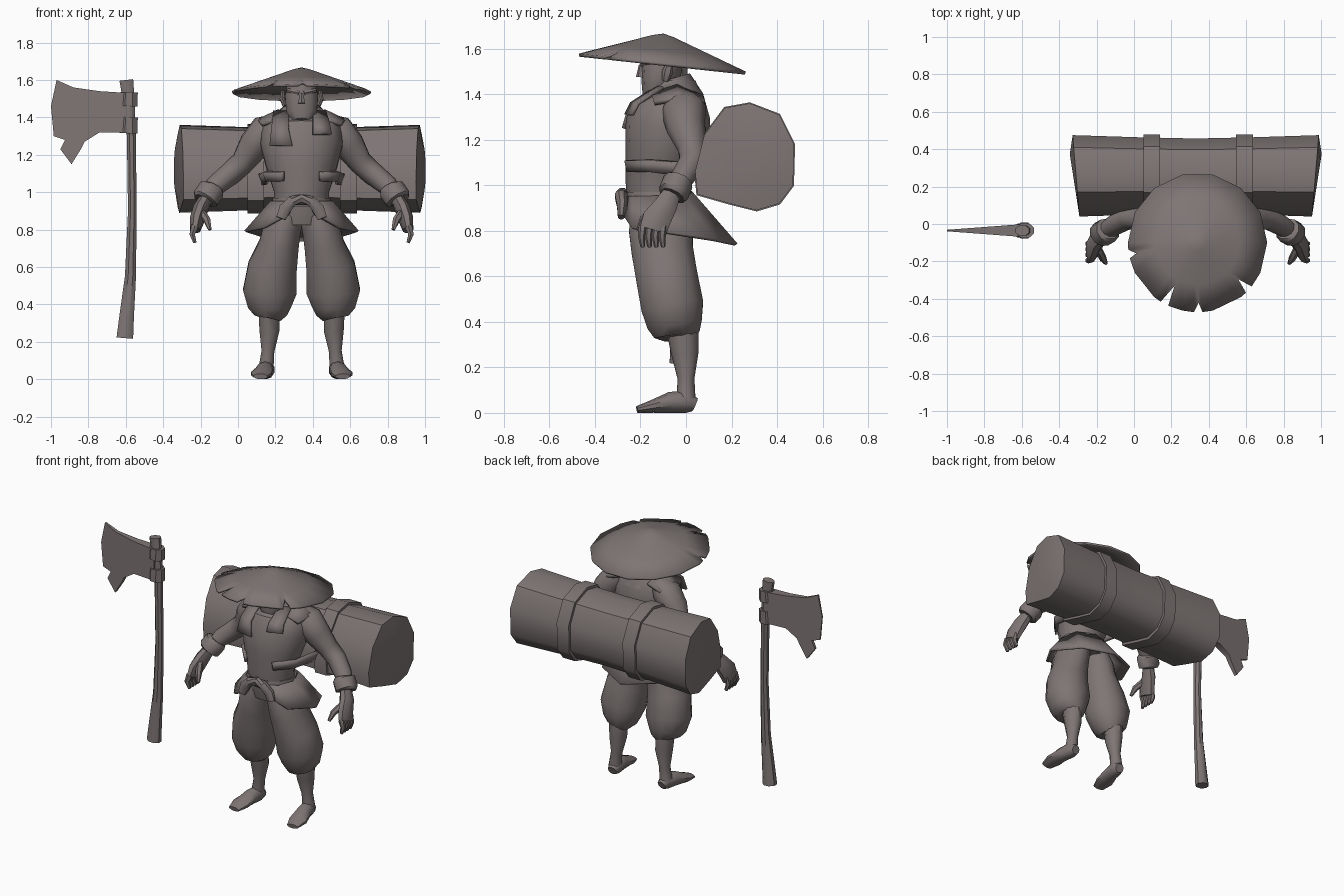
import bpy, bmesh, math
from mathutils import Vector

cube = bpy.data.objects.get("Cube")
if cube:
    bpy.data.objects.remove(cube)

CX = 0.34      # centre line of the figure
parts = []

clay = bpy.data.materials.new("warm grey")
clay.use_nodes = True
tone = (0.21, 0.18, 0.178, 1)
clay.diffuse_color = tone
clay.node_tree.nodes["Principled BSDF"].inputs["Base Color"].default_value = tone


def finish(name, bm, x=0.0, mirror=False, thick=0.0):
    """Turn a bmesh into a named object, optionally mirrored or thickened."""
    bmesh.ops.recalc_face_normals(bm, faces=bm.faces)
    mesh = bpy.data.meshes.new(name)
    bm.to_mesh(mesh)
    bm.free()
    mesh.materials.append(clay)
    obj = bpy.data.objects.new(name, mesh)
    obj.location.x = x
    bpy.context.collection.objects.link(obj)
    if mirror:
        obj.modifiers.new("Mirror", 'MIRROR')
    if thick:
        mod = obj.modifiers.new("Solidify", 'SOLIDIFY')
        mod.thickness = thick
        mod.offset = 0
    parts.append(obj)
    return obj


def bridge(bm, a, b, closed=True):
    """Quads between two vertex rows."""
    n = len(a)
    for i in range(n if closed else n - 1):
        j = (i + 1) % n
        bm.faces.new((a[i], a[j], b[j], b[i]))


def loft(name, rings, n=10, x=CX, mirror=False):
    """Elliptical rings (x, y, z, width radius, depth radius) square to their path."""
    bm = bmesh.new()
    centres = [Vector(r[:3]) for r in rings]
    rows = []
    for k, (c, r) in enumerate(zip(centres, rings)):
        t = (centres[min(k + 1, len(rings) - 1)] - centres[max(k - 1, 0)]).normalized()
        side = Vector((1, 0, 0))
        u = (side - t * side.dot(t)).normalized()
        v = t.cross(u)
        rows.append([bm.verts.new(c + u * r[3] * math.cos(a) + v * r[4] * math.sin(a))
                     for a in (math.tau * (i + 0.5) / n for i in range(n))])
    for a, b in zip(rows, rows[1:]):
        bridge(bm, a, b)
    bm.faces.new(rows[0])
    bm.faces.new(rows[-1])
    return finish(name, bm, x, mirror)


def sheet(name, rows, thick, mirror=False):
    """Thin cloth from rows of points."""
    bm = bmesh.new()
    made = [[bm.verts.new(p) for p in row] for row in rows]
    for a, b in zip(made, made[1:]):
        bridge(bm, a, b, False)
    return finish(name, bm, CX, mirror, thick)


# Torso, neck and head
loft("torso", [(0, -.11, .84, .15, .13), (0, -.12, .92, .155, .14), (0, -.13, 1.0, .15, .135),
               (0, -.11, 1.12, .19, .16), (0, -.08, 1.25, .225, .19), (0, -.055, 1.34, .215, .165),
               (0, -.04, 1.4, .17, .115), (0, -.06, 1.47, .08, .08)], 14)
loft("head", [(0, -.165, 1.38, .045, .03), (0, -.14, 1.42, .085, .06), (0, -.11, 1.5, .092, .09),
              (0, -.1, 1.59, .08, .09)], 10)
loft("nose", [(0, -.2, 1.475, .022, .02), (0, -.195, 1.53, .01, .012)], 6)
loft("brow", [(.012, -.19, 1.53, .012, .012), (.075, -.165, 1.545, .012, .012)], 6, mirror=True)
loft("ear", [(.09, -.09, 1.46, .012, .016), (.105, -.08, 1.5, .014, .025), (.1, -.07, 1.54, .01, .012)],
     6, mirror=True)
loft("collar", [(0, -.05, 1.36, .165, .145), (0, -.045, 1.42, .125, .11), (0, -.045, 1.46, .1, .09)], 12)

# Scarf ends hanging over the chest
sheet("right_scarf_end", [[(-.07, -.13, 1.43), (-.07, -.25, 1.34), (-.05, -.275, 1.25)],
                          [(-.15, -.1, 1.43), (-.16, -.22, 1.34), (-.17, -.25, 1.25)]], .015)
sheet("left_scarf_end", [[(.06, -.13, 1.43), (.06, -.24, 1.36), (.06, -.265, 1.31)],
                         [(.13, -.1, 1.43), (.15, -.21, 1.36), (.16, -.235, 1.31)]], .015)

# Vest shoulder edges and carrying straps
sheet("vest_shoulder", [[(.1, -.15, 1.4), (.12, -.04, 1.435), (.1, .07, 1.39)],
                        [(.21, -.14, 1.36), (.235, -.03, 1.38), (.2, .08, 1.36)]], .02, True)
sheet("carry_strap", [[(.1, -.255, 1.06), (.185, -.15, 1.06), (.19, 0, 1.04), (.23, .12, 1.04)],
                      [(.1, -.265, 1.11), (.2, -.15, 1.11), (.21, 0, 1.1), (.24, .12, 1.1)]], .02, True)

# Arms, wrist bands and hands
loft("arm", [(.14, -.02, 1.36, .06, .08), (.19, -.01, 1.33, .09, .1), (.255, .0, 1.25, .085, .085),
             (.315, .03, 1.16, .065, .065), (.38, .03, 1.1, .062, .062), (.46, -.015, 1.035, .056, .052),
             (.52, -.06, .95, .042, .04)], 10, mirror=True)
loft("wrist_band", [(.475, -.03, 1.025, .06, .055), (.48, -.035, 1.015, .073, .068),
                    (.515, -.055, .965, .073, .068), (.52, -.06, .955, .06, .055)], 10, mirror=True)
loft("palm", [(.51, -.06, .97, .035, .04), (.54, -.09, .91, .042, .055), (.56, -.13, .85, .04, .068),
              (.57, -.145, .8, .03, .065)], 8, mirror=True)
for i, finger in enumerate(("little_finger", "ring_finger", "middle_finger", "index_finger")):
    y = -.1 - .03 * i
    loft(finger, [(.57, y, .82, .022, .018), (.585, y - .005, .775, .017, .016),
                  (.57, y, .73, .01, .01)], 6, mirror=True)
loft("thumb", [(.535, -.13, .89, .022, .025), (.505, -.185, .85, .02, .02), (.49, -.21, .8, .01, .01)],
     6, mirror=True)

# Baggy trousers, shins and feet
loft("trouser_leg", [(.07, -.11, .9, .09, .13), (.105, -.11, .8, .105, .145), (.12, -.105, .72, .11, .14),
                     (.155, -.085, .6, .135, .14), (.17, -.06, .47, .148, .142),
                     (.17, -.05, .39, .12, .125), (.165, -.04, .345, .09, .105),
                     (.17, -.04, .325, .06, .08)], 12, mirror=True)
loft("shin", [(.175, -.015, .36, .058, .07), (.172, -.005, .26, .056, .06), (.18, .0, .15, .036, .037),
              (.19, .0, .06, .042, .042)], 10, mirror=True)
loft("foot", [(.185, .04, .035, .03, .03), (.188, .005, .05, .045, .05), (.2, -.07, .046, .048, .046),
              (.215, -.15, .028, .06, .028), (.22, -.215, .015, .04, .015)], 10, mirror=True)

# Waist skirt, belt and knotted cloth
sheet("waist_skirt", [[(.04, -.265, .95), (.07, -.28, .88)], [(.12, -.23, .95), (.2, -.235, .81)],
                      [(.16, -.13, .95), (.3, -.08, .79)], [(.13, -.02, .96), (.2, .12, .76)],
                      [(0, .02, .97), (0, .22, .74)]], .015, True)
loft("belt", [(0, -.12, .92, .165, .155), (0, -.12, .97, .158, .148)], 14)
loft("belt_knot", [(0, -.28, .96, .03, .03), (.05, -.285, .955, .03, .03), (.09, -.28, .91, .035, .025),
                   (.11, -.285, .86, .028, .015)], 8, mirror=True)

# Straw hat: a tilted cone with torn slits in its rim
slits = {190: .33, 242: .26, 271: .32, 318: .29}
spokes = [(360 * i / 14, .37) for i in range(14)]
spokes = [s for s in spokes if all(abs(s[0] - a) > 5 for a in slits)]
for angle, depth in slits.items():
    spokes += [(angle - 4, .37), (angle, depth), (angle + 3, .37)]
spokes.sort()
bm = bmesh.new()
rows = []
for share in (.12, .6, 1):
    row = []
    for angle, reach in spokes:
        r = share * (reach if share == 1 else .37)
        a = math.radians(angle)
        dx, dy = r * math.cos(a), r * math.sin(a)
        row.append(bm.verts.new((dx, dy - .1, 1.665 - .36 * r - .108 * dy)))
    rows.append(row)
for a, b in zip(rows, rows[1:]):
    bridge(bm, a, b)
tip = bm.verts.new((0, -.1, 1.66))
for a, b in zip(rows[0], rows[0][1:] + rows[0][:1]):
    bm.faces.new((a, b, tip))
finish("straw_hat", bm, CX, thick=.014)

# Bed roll: one cross-section swept along x, pinched in the middle
outline = [(.05, .96), (.19, .92), (.31, .89), (.41, .92), (.47, 1.0), (.475, 1.18),
           (.41, 1.31), (.28, 1.36), (.17, 1.34), (.08, 1.22), (.04, 1.06)]


def roll_row(bm, s, scale, slant=0.0):
    return [bm.verts.new((s * (1 + slant * (y - .26)), .25 + (y - .25) * scale, 1.13 + (z - 1.13) * scale))
            for y, z in outline]


bm = bmesh.new()
rows = [roll_row(bm, s, k, .13) for s, k in ((-.655, .55), (-.64, 1), (-.3, .95), (0, .92),
                                             (.3, .95), (.64, 1), (.655, .55))]
for a, b in zip(rows, rows[1:]):
    bridge(bm, a, b)
bm.faces.new(rows[0])
bm.faces.new(rows[-1])
finish("bed_roll", bm, CX - .01)

# Bands round the bed roll
for name, s in (("right_roll_band", -.245), ("left_roll_band", .25)):
    bm = bmesh.new()
    rows = [roll_row(bm, s + d, k) for d, k in ((-.045, .94), (-.045, 1.02), (.045, 1.02), (.045, .94))]
    for a, b in zip(rows, rows[1:] + rows[:1]):
        bridge(bm, a, b)
    finish(name, bm, CX)

# Axe: handle, lashings and a blade that thins towards its edge
AY = -.035
loft("axe_handle", [(-.605, AY, .22, .048, .04), (-.595, AY, .34, .042, .035), (-.575, AY, .55, .032, .03),
                    (-.565, AY, .9, .025, .027), (-.57, AY, 1.3, .026, .03), (-.585, AY, 1.5, .034, .03),
                    (-.597, AY, 1.6, .04, .03)], 8, x=0)
for name, low, high in (("upper_lashing", 1.46, 1.535), ("lower_lashing", 1.315, 1.4)):
    loft(name, [(-.585, AY, low, .052, .046), (-.582, AY, high, .05, .044)], 8, x=0)
edge = [(-.97, 1.6), (-.88, 1.56), (-.74, 1.54), (-.58, 1.53), (-.58, 1.32), (-.74, 1.32), (-.82, 1.27),
        (-.84, 1.23), (-.89, 1.15), (-.95, 1.23), (-.925, 1.28), (-.985, 1.3), (-1, 1.46)]
bm = bmesh.new()
rows = [[bm.verts.new((x, AY + side * (.004 + .075 * (x + 1)), z)) for x, z in edge] for side in (-1, 1)]
bridge(bm, *rows)
for row in rows:
    bm.faces.new(row)
finish("axe_blade", bm)

# Smooth shading with sharp creases
bpy.ops.object.select_all(action='DESELECT')
for obj in parts:
    obj.select_set(True)
bpy.context.view_layer.objects.active = parts[0]
bpy.ops.object.shade_smooth_by_angle(angle=math.radians(40))
